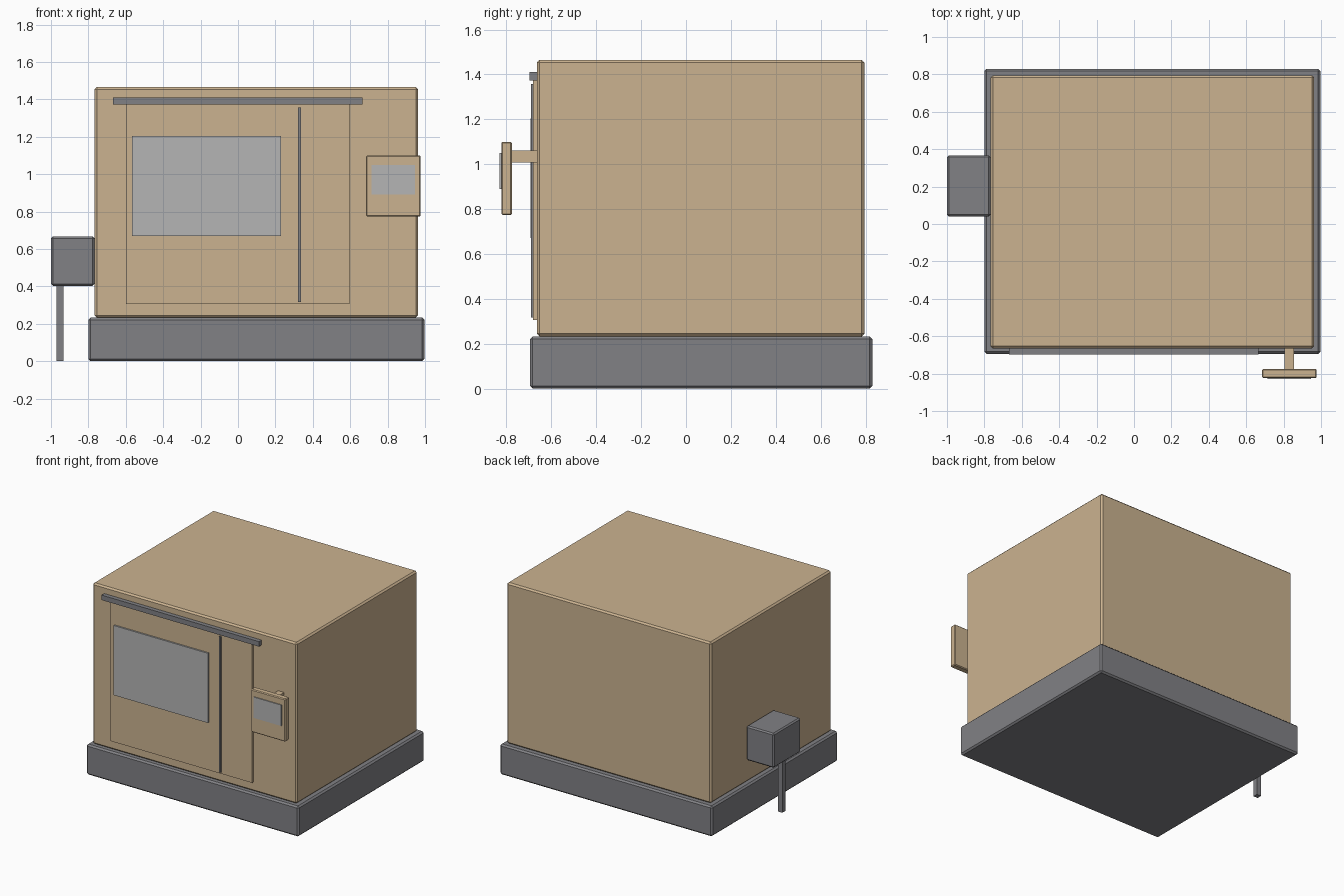
import bpy

if "Cube" in bpy.data.objects:
    bpy.data.objects.remove(bpy.data.objects["Cube"])


def material(name, rgb):
    m = bpy.data.materials.new(name)
    m.diffuse_color = (*rgb, 1)
    m.use_nodes = True
    m.node_tree.nodes["Principled BSDF"].inputs["Base Color"].default_value = m.diffuse_color
    return m


TAN = material("tan_paint", (0.60, 0.45, 0.28))
DARK = material("dark_grey_paint", (0.22, 0.22, 0.235))
GLASS = material("window_grey", (0.46, 0.46, 0.46))


def box(name, x, y, z, mat, bevel=0.0):
    """Box from (min, max) ranges with an optional chamfer."""
    bpy.ops.mesh.primitive_cube_add(size=1)
    ob = bpy.context.object
    ob.name = name
    for v in ob.data.vertices:
        v.co = [r[0] + (c + 0.5) * (r[1] - r[0]) for c, r in zip(v.co, (x, y, z))]
    ob.data.materials.append(mat)
    if bevel:
        mod = ob.modifiers.new("chamfer", 'BEVEL')
        mod.width = bevel
        mod.segments = 1
    return ob


# Plinth and enclosure
box("base", (-0.80, 0.997), (-0.695, 0.83), (0, 0.233), DARK, 0.012)
box("enclosure", (-0.767, 0.963), (-0.665, 0.795), (0.233, 1.465), TAN, 0.012)

# Sliding door with window, handle and top rail
box("door", (-0.60, 0.597), (-0.682, -0.665), (0.305, 1.375), TAN)
box("door_window", (-0.567, 0.23), (-0.694, -0.682), (0.67, 1.203), GLASS)
box("door_handle", (0.322, 0.337), (-0.691, -0.682), (0.317, 1.357), DARK)
box("door_rail", (-0.667, 0.665), (-0.697, -0.665), (1.372, 1.41), DARK)

# Control panel on its arm
box("panel_arm", (0.805, 0.855), (-0.775, -0.665), (1.007, 1.06), TAN)
box("control_panel", (0.685, 0.977), (-0.823, -0.775), (0.773, 1.10), TAN, 0.006)
box("panel_screen", (0.713, 0.947), (-0.83, -0.823), (0.89, 1.05), GLASS)

# Outlet box on the left side with its leg
box("outlet_box", (-1.0, -0.767), (0.04, 0.367), (0.403, 0.667), DARK, 0.01)
box("outlet_leg", (-0.97, -0.933), (0.183, 0.22), (0, 0.403), DARK)
